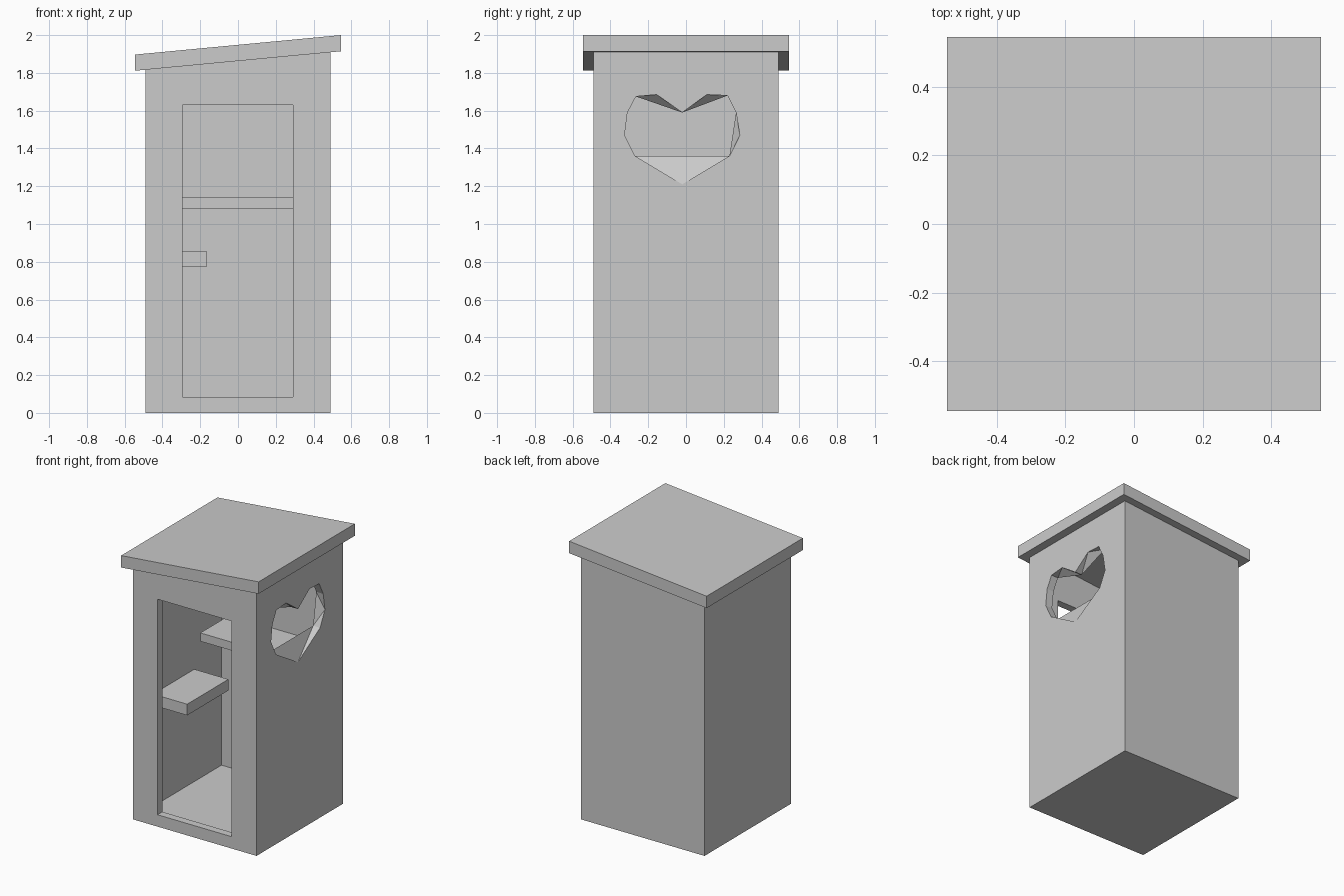
import bpy, bmesh

if "Cube" in bpy.data.objects:
    bpy.data.objects.remove(bpy.data.objects["Cube"])

def make(name, bm):
    bmesh.ops.recalc_face_normals(bm, faces=bm.faces)
    me = bpy.data.meshes.new(name)
    bm.to_mesh(me)
    bm.free()
    ob = bpy.data.objects.new(name, me)
    bpy.context.collection.objects.link(ob)
    return ob

def roof_line(x):
    # underside of the sloping roof
    return 1.863 + 0.0945 * x

def box(name, x0, x1, y0, y1, z0, z1):
    # z0 and z1 may be functions of x, for sloping faces
    h = lambda z, x: z(x) if callable(z) else z
    bm = bmesh.new()
    v = [bm.verts.new((x, y, h(z, x))) for z in (z0, z1)
         for x, y in ((x0, y0), (x1, y0), (x1, y1), (x0, y1))]
    bm.faces.new(v[:4])
    bm.faces.new(v[4:])
    for i in range(4):
        j = (i + 1) % 4
        bm.faces.new((v[i], v[j], v[4 + j], v[4 + i]))
    return make(name, bm)

def cut(target, cutter):
    cutter.hide_render = True
    mod = target.modifiers.new("cut", 'BOOLEAN')
    mod.operation = 'DIFFERENCE'
    mod.solver = 'EXACT'
    mod.object = cutter
    bpy.context.view_layer.objects.active = target
    bpy.ops.object.modifier_apply(modifier=mod.name)
    bpy.data.objects.remove(cutter)

# hollow cabin with doorway
W, T = 0.49, 0.435
cabin = box("cabin", -W, W, -W, W, 0, roof_line)
cut(cabin, box("cavity", -T, T, -T, T, 0.05, 2.2))
cut(cabin, box("doorway", -0.295, 0.29, -0.6, -0.3, 0.085, 1.63))

# heart window: the inner outline skips some corners, leaving slanted facets
heart = [(-.02, 1.21), (.23, 1.36), (.285, 1.47), (.265, 1.59), (.22, 1.68),
         (.11, 1.685), (-.02, 1.59), (-.155, 1.685), (-.265, 1.675),
         (-.31, 1.59), (-.325, 1.47), (-.27, 1.36)]
skip = {0, 2, 5, 7}
n = len(heart)
bm = bmesh.new()
far = [bm.verts.new((0.6, y, z)) for y, z in heart]
outer = [bm.verts.new((W, y, z)) for y, z in heart]
inner = [None if i in skip else bm.verts.new((T, *p)) for i, p in enumerate(heart)]
deep = [None if i in skip else bm.verts.new((0.38, *p)) for i, p in enumerate(heart)]
bm.faces.new(far)
bm.faces.new([v for v in deep if v])
for i in range(n):
    j = (i + 1) % n
    bm.faces.new((far[i], far[j], outer[j], outer[i]))
    bm.faces.new([v for v in (outer[i], outer[j], inner[j], inner[i]) if v])
    if i in skip:
        bm.faces.new((outer[i], inner[j], inner[i - 1]))
ring, back = [v for v in inner if v], [v for v in deep if v]
for i in range(len(ring)):
    j = (i + 1) % len(ring)
    bm.faces.new((ring[i], ring[j], back[j], back[i]))
cut(cabin, make("heart_cutter", bm))

# sloping roof slab
R = 0.545
box("roof", -R, R, -R, R, roof_line, lambda x: roof_line(x) + 0.0855)

# bench at the back and shelf on the left wall
box("bench", -0.373, 0.373, 0.106, T, 1.08, 1.14)
box("side_shelf", -T, -0.165, -0.34, 0.127, 0.775, 0.855)
